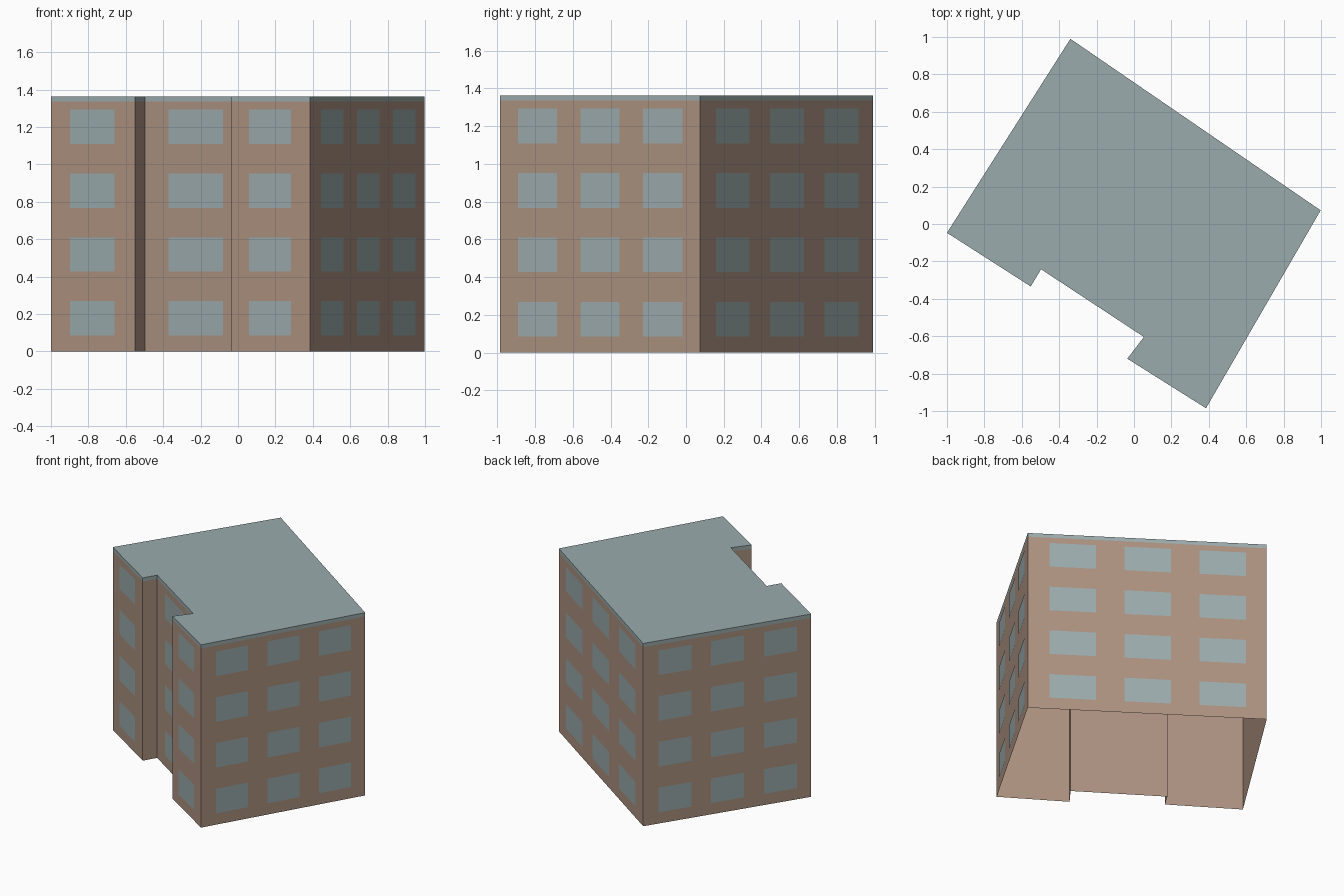
import bpy
import bmesh
from mathutils import Vector

cube = bpy.data.objects.get("Cube")
if cube:
    bpy.data.objects.remove(cube)

WALL_TOP, ROOF_TOP = 1.335, 1.363
STOREYS, SILL, STOREY_STEP, WINDOW_HEIGHT = 4, 0.085, 0.341, 0.184
PLATE_GAP = 0.003

# Footprint corners, anticlockwise from above
FOOTPRINT = [Vector(p) for p in (
    (-1, -0.047), (-0.552, -0.334), (-0.497, -0.242), (0.053, -0.604),
    (-0.036, -0.72), (0.385, -0.985), (0.998, 0.073), (-0.34, 0.99))]

# Window spans along a wall, as fractions of its length
SINGLE = [(0.23, 0.76)]
TRIPLE = [(c - 0.098, c + 0.098) for c in (0.188, 0.502, 0.816)]
WALL_WINDOWS = {
    "front_right_wing": (0, SINGLE), "front_recess": (2, SINGLE),
    "front_left_wing": (4, SINGLE), "left_side": (5, TRIPLE),
    "back": (6, TRIPLE), "right_side": (7, TRIPLE)}


def material(name, colour):
    mat = bpy.data.materials.new(name)
    mat.use_nodes = True
    mat.diffuse_color = colour
    mat.node_tree.nodes["Principled BSDF"].inputs["Base Color"].default_value = colour
    return mat


def finish(name, bm, mat):
    mesh = bpy.data.meshes.new(name)
    bm.to_mesh(mesh)
    bm.free()
    mesh.materials.append(mat)
    obj = bpy.data.objects.new(name, mesh)
    bpy.context.collection.objects.link(obj)
    return obj


def add_panel(bm, a, b, z0, z1):
    """Upright quad from a to b, facing outward."""
    corners = ((a, z0), (b, z0), (b, z1), (a, z1))
    bm.faces.new([bm.verts.new((p.x, p.y, z)) for p, z in corners])


def wall_ring(bm, z0, z1):
    for i, a in enumerate(FOOTPRINT):
        add_panel(bm, a, FOOTPRINT[(i + 1) % len(FOOTPRINT)], z0, z1)


brown = material("warm brown wall", (0.413, 0.287, 0.216, 1))
teal = material("grey teal", (0.328, 0.407, 0.413, 1))

# Walls, open underneath
bm = bmesh.new()
wall_ring(bm, 0, WALL_TOP)
bmesh.ops.remove_doubles(bm, verts=bm.verts, dist=0.0001)
finish("walls", bm, brown)

# Flat roof with a thin edge band
bm = bmesh.new()
wall_ring(bm, WALL_TOP, ROOF_TOP)
bm.faces.new([bm.verts.new((p.x, p.y, ROOF_TOP)) for p in FOOTPRINT])
bmesh.ops.remove_doubles(bm, verts=bm.verts, dist=0.0001)
finish("roof", bm, teal)

# Window panes, one object per wall
for name, (index, spans) in WALL_WINDOWS.items():
    a, b = FOOTPRINT[index], FOOTPRINT[(index + 1) % len(FOOTPRINT)]
    along = b - a
    offset = Vector((along.y, -along.x)).normalized() * PLATE_GAP
    bm = bmesh.new()
    for storey in range(STOREYS):
        z = SILL + storey * STOREY_STEP
        for start, end in spans:
            add_panel(bm, a + along * start + offset, a + along * end + offset,
                      z, z + WINDOW_HEIGHT)
    finish(name + "_windows", bm, teal)
